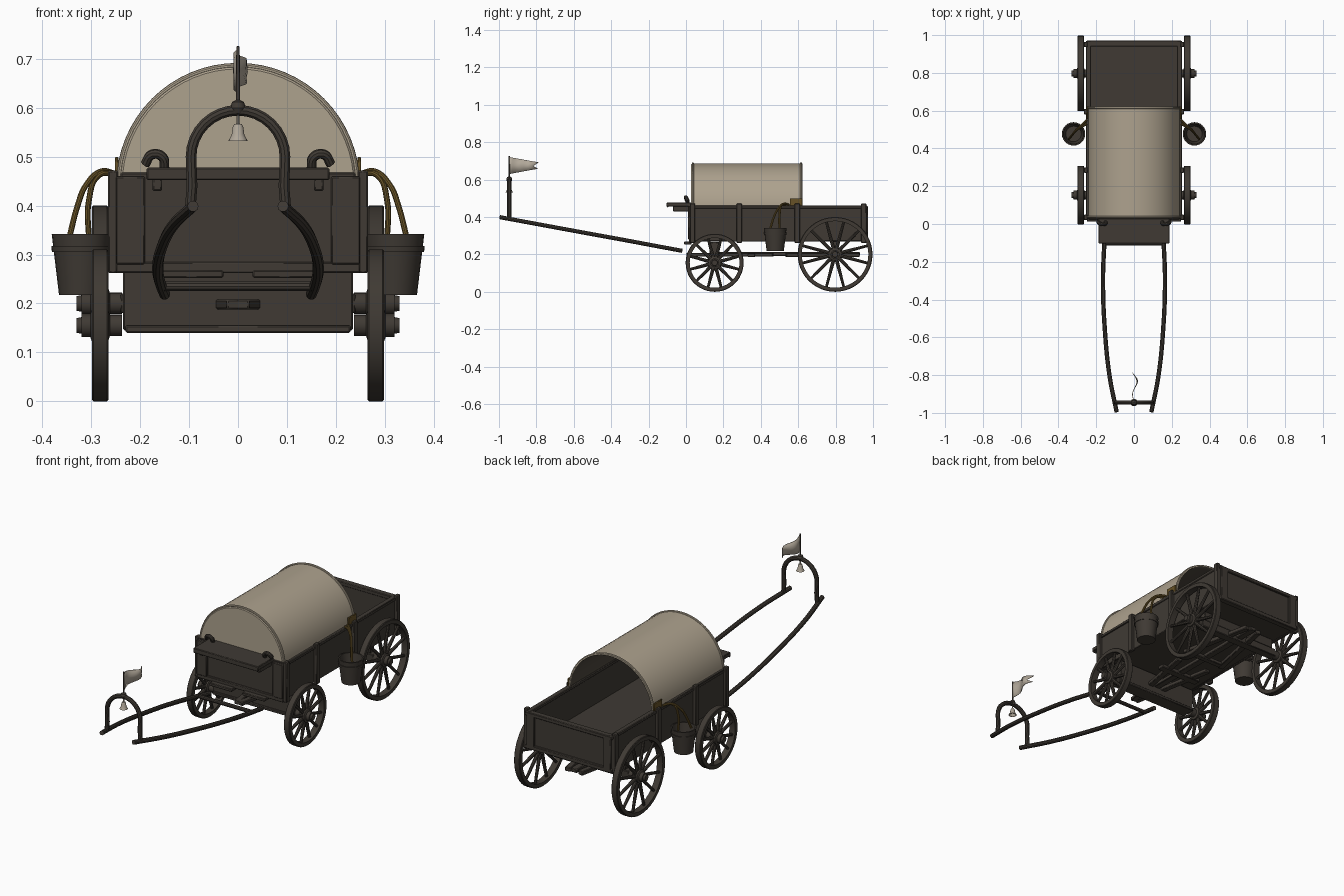
import bpy, bmesh, math
from mathutils import Matrix, Vector

if "Cube" in bpy.data.objects:
    bpy.data.objects.remove(bpy.data.objects["Cube"])


def material(name, rgb):
    m = bpy.data.materials.new(name)
    m.diffuse_color = (*rgb, 1)
    m.use_nodes = True
    m.node_tree.nodes["Principled BSDF"].inputs["Base Color"].default_value = m.diffuse_color
    return m


WOOD = material("dark wood", (0.050, 0.042, 0.034))
CANVAS = material("canvas", (0.42, 0.36, 0.27))
LINING = material("canvas lining", (0.075, 0.063, 0.048))
ROPE = material("ochre rope", (0.135, 0.085, 0.020))
PALE = material("pale cloth", (0.44, 0.39, 0.32))


def finish(name, bm, *mats, fix=True):
    if fix:
        bmesh.ops.remove_doubles(bm, verts=bm.verts, dist=1e-5)
        bmesh.ops.recalc_face_normals(bm, faces=bm.faces)
    me = bpy.data.meshes.new(name)
    bm.to_mesh(me)
    bm.free()
    for m in mats:
        me.materials.append(m)
    ob = bpy.data.objects.new(name, me)
    bpy.context.collection.objects.link(ob)
    return ob


def box(name, x, y, z, mat=WOOD, bevel=0.003, rot=None):
    """Box from (min, max) ranges on each axis."""
    bm = bmesh.new()
    bmesh.ops.create_cube(bm, size=1)
    size = Vector((x[1] - x[0], y[1] - y[0], z[1] - z[0]))
    bmesh.ops.scale(bm, vec=size, verts=bm.verts)
    ob = finish(name, bm, mat)
    ob.location = ((x[0] + x[1]) / 2, (y[0] + y[1]) / 2, (z[0] + z[1]) / 2)
    if rot:
        ob.rotation_euler = rot
    if bevel:
        mod = ob.modifiers.new("bevel", "BEVEL")
        mod.width, mod.segments = bevel, 1
    return ob


def lathe(bm, profile, mat=Matrix(), n=32, closed=False):
    """Spin (radius, height) pairs around local z."""
    rings = [[bm.verts.new(mat @ Vector((r * math.cos(2 * math.pi * k / n), r * math.sin(2 * math.pi * k / n), h)))
              for k in range(n)] for r, h in profile]
    pairs = list(zip(rings, rings[1:])) + ([(rings[-1], rings[0])] if closed else [])
    for a, b in pairs:
        for k in range(n):
            j = (k + 1) % n
            bm.faces.new((a[k], a[j], b[j], b[k]))


def tube(name, pts, r, mat=WOOD, smooth=True):
    cu = bpy.data.curves.new(name, "CURVE")
    cu.dimensions, cu.bevel_depth, cu.bevel_resolution = "3D", r, 3
    cu.use_fill_caps, cu.resolution_u = True, 8
    if smooth:
        sp = cu.splines.new("BEZIER")
        sp.bezier_points.add(len(pts) - 1)
        for p, co in zip(sp.bezier_points, pts):
            p.co = co
            p.handle_left_type = p.handle_right_type = "AUTO"
    else:
        sp = cu.splines.new("POLY")
        sp.points.add(len(pts) - 1)
        for p, co in zip(sp.points, pts):
            p.co = (*co, 1)
    tmp = bpy.data.objects.new(name + "_path", cu)
    bpy.context.collection.objects.link(tmp)
    dg = bpy.context.evaluated_depsgraph_get()
    me = bpy.data.meshes.new_from_object(tmp.evaluated_get(dg))
    bpy.data.objects.remove(tmp)
    me.materials.clear()
    me.materials.append(mat)
    ob = bpy.data.objects.new(name, me)
    bpy.context.collection.objects.link(ob)
    return ob


def wheel(name, side, y, r):
    bm = bmesh.new()
    turn = Matrix.Rotation(side * math.pi / 2, 4, "Y")
    t = 0.022
    lathe(bm, [(r - t, -.017), (r - .003, -.017), (r, -.014), (r, .014), (r - .003, .017), (r - t, .017)],
          turn, 48, True)
    lathe(bm, [(0, -.045), (.022, -.045), (.022, -.02), (.034, -.016), (.034, .016), (.024, .02),
               (.024, .038), (.017, .038), (.015, .048), (0, .048)], turn, 20)
    for k in range(12):
        spin = Matrix.Rotation(2 * math.pi * (k + .5) / 12, 4, "X")
        bmesh.ops.create_cone(bm, cap_ends=True, segments=8, radius1=.010, radius2=.007, depth=r - t - .02,
                              matrix=spin @ Matrix.Translation((0, 0, (r - t + .03) / 2)))
    finish(name, bm, WOOD).location = (side * .282, y, r)


# Wagon box: floor, walls, end panels
box("floor", (-.24, .24), (.03, .965), (.272, .292))
box("front_panel", (-.24, .24), (.025, .045), (.272, .468))
box("tailgate", (-.24, .24), (.945, .962), (.272, .452))
box("tailgate_top_rail", (-.25, .25), (.94, .972), (.44, .46))
box("tailgate_bottom_rail", (-.25, .25), (.94, .972), (.268, .29))
box("front_bottom_rail", (-.25, .25), (.015, .045), (.262, .285))
for s, side in ((-1, "left"), (1, "right")):
    def span(a, b):
        return tuple(sorted((s * a, s * b)))
    box(side + "_wall", span(.232, .25), (.025, .965), (.270, .458))
    box(side + "_wall_rail", span(.228, .255), (.03, .97), (.445, .462))
    for i, y in enumerate((.035, .285, .595, .95)):
        box(f"{side}_post_{i}", span(.245, .266), (y - .014, y + .014), (.262, .472))
    box(side + "_front_stile", span(.19, .25), (.012, .03), (.28, .46))
    box(side + "_tailgate_stile", span(.20, .245), (.955, .972), (.275, .455))
    # Seat brackets and knots beside the seat
    box(side + "_seat_bracket", span(.155, .175), (-.07, .03), (.43, .458))
    tube(side + "_seat_coil", [(s * .15, .01, .475), (s * .155, .0, .5), (s * .175, .0, .505),
                               (s * .19, .01, .485)], .010)
    # Wheels
    wheel(side + "_front_wheel", s, .153, .155)
    wheel(side + "_rear_wheel", s, .797, .2)
    # Running gear beams
    box(side + "_front_hound", span(.035, .065), (.0, .47), (.188, .208), rot=(0, 0, s * -.18))
    box(side + "_rear_hound", span(.06, .09), (.53, .93), (.186, .208), rot=(0, 0, s * .2))
    box(side + "_footboard", span(.03, .16), (-.01, .03), (.252, .268))
    # Buckets with rope straps
    bm = bmesh.new()
    lathe(bm, [(0, .217), (.046, .217), (.061, .342), (.054, .342), (.041, .228), (0, .228)], n=24)
    finish(side + "_bucket", bm, WOOD).location = (s * .32, .477, 0)
    bm = bmesh.new()
    lathe(bm, [(.058, .305), (.0605, .305), (.062, .318), (.058, .318)], n=24, closed=True)
    finish(side + "_bucket_band", bm, WOOD).location = (s * .32, .477, 0)
    tube(side + "_strap_outer", [(s * .25, .55, .465), (s * .28, .52, .47), (s * .312, .49, .44),
                                 (s * .328, .47, .40), (s * .345, .45, .335)], .006, ROPE)
    tube(side + "_strap_inner", [(s * .25, .53, .465), (s * .285, .51, .462), (s * .305, .5, .41),
                                 (s * .305, .50, .33)], .006, ROPE)
    box(side + "_strap_patch", span(.244, .252), (.555, .622), (.46, .50), ROPE, .002)
    # Shaft
    tube(side + "_shaft", [(s * .150, -.02, .219), (s * .160, -.16, .245), (s * .164, -.32, .275),
                           (s * .155, -.55, .317), (s * .130, -.80, .363), (s * .092, -.995, .399)], .0115)

# Axles, bolsters and reach pole
box("front_axle_board", (-.235, .235), (.125, .18), (.145, .265))
box("front_axle_strip", (-.23, .23), (.115, .19), (.14, .155))
box("rear_axle", (-.24, .24), (.775, .82), (.18, .22))
box("rear_bolster", (-.22, .22), (.78, .815), (.22, .272))
box("reach_pole", (-.018, .018), (.15, .93), (.192, .212))
box("rear_crossbar", (-.10, .10), (.54, .57), (.185, .205))
box("front_crossbar", (-.12, .12), (.33, .37), (.185, .205))

# Driver seat
box("seat", (-.187, .187), (-.10, .03), (.457, .478))
box("seat_front_lip", (-.187, .187), (-.103, -.092), (.452, .478))

# Canvas cover: arch swept along y, closed at the front, open at the back
R, ZC = .243, .443
arch = [(R, .43)] + [(R * math.cos(math.pi * k / 32), ZC + R * math.sin(math.pi * k / 32))
                     for k in range(33)] + [(-R, .43)]
bm = bmesh.new()
rings = []
for y, k in ((.028, .975), (.034, 1), (.05, 1), (.33, 1), (.60, 1), (.622, 1)):
    rings.append([bm.verts.new((x * k, y, .43 + (z - .43) * k)) for x, z in arch])
bm.faces.new(rings[0])
for a, b in zip(rings, rings[1:]):
    for i in range(len(arch) - 1):
        bm.faces.new((a[i], b[i], b[i + 1], a[i + 1]))
cover = finish("canvas_cover", bm, CANVAS, LINING, fix=False)
sol = cover.modifiers.new("thickness", "SOLIDIFY")
sol.thickness, sol.offset, sol.material_offset = .006, -1, 1
# Hoops hemming both ends
for label, y in (("front", .037), ("rear", .615)):
    tube(label + "_canvas_hem", [(x, y, z) for x, z in arch], .006, CANVAS, smooth=False)

# Shaft crossbars and bell arch
tube("rear_shaft_bar", [(-.158, -.105, .235), (.158, -.105, .235)], .010, smooth=False)
tube("bell_arch", [(-.098, -.945, .39), (-.094, -.945, .44)] +
     [(-.096 * math.cos(math.pi * k / 16), -.945, .50 + .095 * math.sin(math.pi * k / 16)) for k in range(17)] +
     [(.094, -.945, .44), (.098, -.945, .39)], .0115, smooth=False)
bm = bmesh.new()
lathe(bm, [(0, .59), (.012, .59), (.016, .60), (.012, .612), (.004, .616), (.0035, .725), (0, .727)], n=12)
finish("flag_pole", bm, WOOD).location = (0, -.945, 0)

# Bell
bm = bmesh.new()
lathe(bm, [(0, .568), (.008, .567), (.011, .56), (.013, .545), (.020, .532), (.018, .532), (.010, .545), (0, .56)], n=20)
lathe(bm, [(0, .565), (.003, .565), (.003, .59), (0, .59)], n=8)
finish("bell", bm, PALE).location = (0, -.945, 0)

# Swallow-tailed flag, rippling sideways
bm = bmesh.new()
N = 12
rows = []
for z0, z1, reach in ((.720, .692, .155), (.675, .673, .125), (.630, .658, .15)):
    row = []
    for k in range(N + 1):
        t = k / N
        d = t * reach
        row.append(bm.verts.new((-.014 * math.sin(d * 44) * (.4 + t), -.943 + d, z0 + (z1 - z0) * t)))
    rows.append(row)
for a, b in zip(rows, rows[1:]):
    for k in range(N):
        bm.faces.new((a[k], b[k], b[k + 1], a[k + 1]))
flag = finish("flag", bm, PALE)
flag.modifiers.new("thickness", "SOLIDIFY").thickness = .003

# Smooth shading with sharp edges kept
bpy.ops.object.select_all(action="SELECT")
bpy.context.view_layer.objects.active = cover
bpy.ops.object.shade_smooth_by_angle(angle=math.radians(35))
